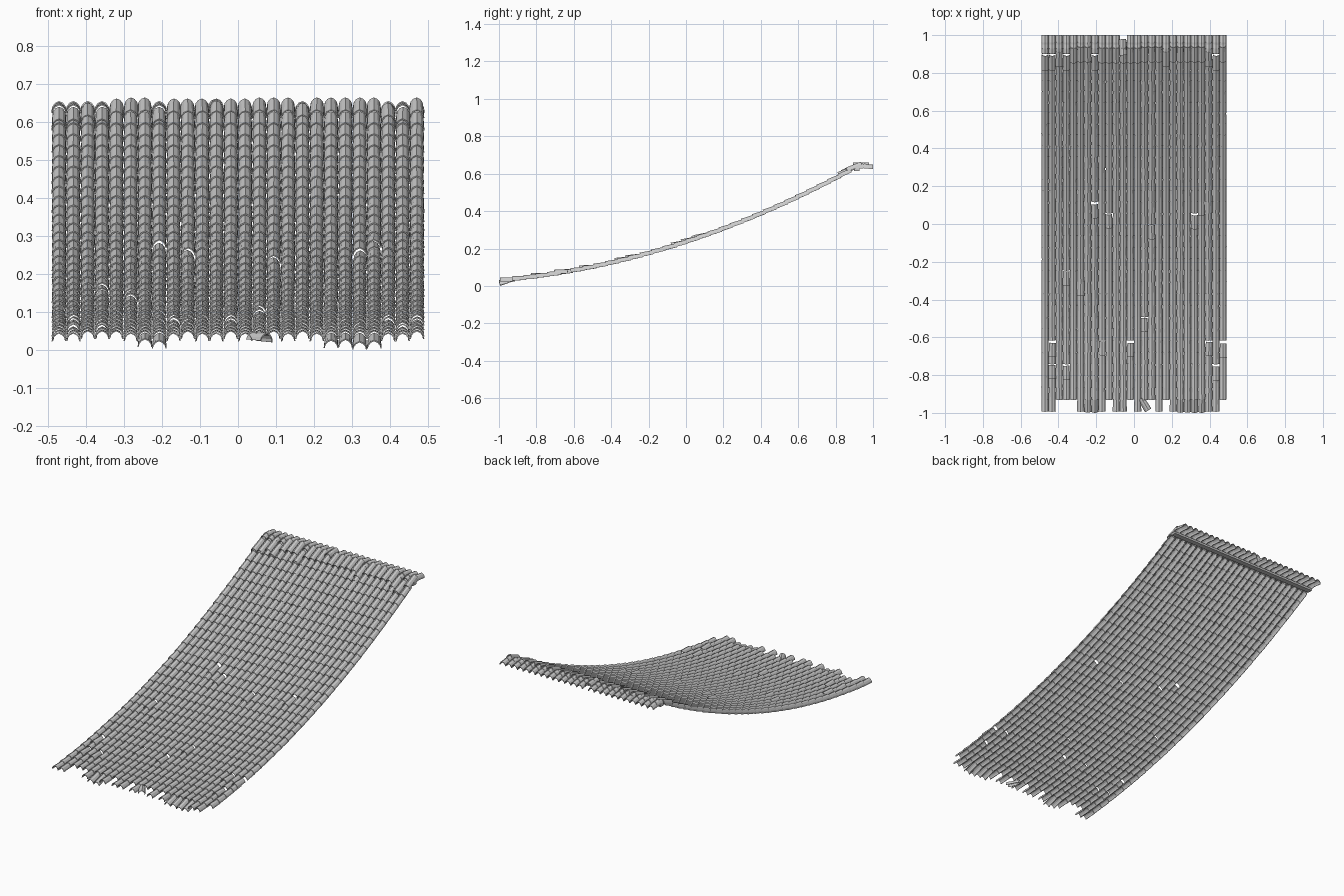
import bpy, bmesh, math, random
from mathutils import Matrix, Vector

if "Cube" in bpy.data.objects:
    bpy.data.objects.remove(bpy.data.objects["Cube"])

random.seed(4)
COLS, W = 26, 0.98 / 26
LEN, PITCH = 0.074, 0.0635
# arched tile cross-section (x, z), from left foot to right foot
OUTER = [(-0.0195, 0.0), (-0.0175, 0.009), (-0.0105, 0.0185), (0, 0.0235),
         (0.0105, 0.0185), (0.0175, 0.009), (0.0195, 0.0)]
INNER = [(-0.0165, 0.0), (-0.0148, 0.008), (-0.009, 0.0155), (0, 0.0200),
         (0.009, 0.0155), (0.0148, 0.008), (0.0165, 0.0)]


def height(y):
    return 0.226 + 0.327 * y + 0.122 * y * y


def slope(y):
    return math.atan(0.327 + 0.244 * y)


def col_x(c):
    return -0.49 + W * (c + 0.5)


def add_tile(bm, pos, pitch, yaw=0.0, roll=0.0, length=LEN, taper=0.9):
    """Hollow arched tile; pos is the middle of its front (lower) edge."""
    m = (Matrix.Translation(Vector(pos)) @ Matrix.Rotation(yaw, 4, 'Z')
         @ Matrix.Rotation(pitch, 4, 'X') @ Matrix.Rotation(roll, 4, 'Y'))
    ring = OUTER + INNER[::-1]
    n = len(ring)
    a = [bm.verts.new(m @ Vector((x, 0, z))) for x, z in ring]
    b = [bm.verts.new(m @ Vector((x * taper, length, z * taper))) for x, z in ring]
    for i in range(n):
        j = (i + 1) % n
        bm.faces.new((a[i], a[j], b[j], b[i]))
    for i in range(n // 2 - 1):
        k = n - 1 - i
        bm.faces.new((a[i], a[k], a[k - 1], a[i + 1]))
        bm.faces.new((b[i], b[i + 1], b[k - 1], b[k]))


def finish(bm, name):
    bmesh.ops.recalc_face_normals(bm, faces=bm.faces)
    me = bpy.data.meshes.new(name)
    bm.to_mesh(me)
    bm.free()
    ob = bpy.data.objects.new(name, me)
    bpy.context.collection.objects.link(ob)
    return ob


# front-edge position of every row, stepped along the curved slope
rows, y = [], -0.992
while y < 0.87:
    rows.append(y)
    y += PITCH * math.cos(slope(y))

missing_front = {2, 3, 4, 9, 12, 14, 15, 17, 25}
sagging = {6: 0.20, 7: 0.26, 19: 0.24, 20: 0.22, 21: 0.30, 22: 0.26}
# slipped tiles given by approximate (x, y)
slips = [(-.21, .06), (-.13, .0), (.355, .06), (.32, .0), (.09, -.08), (-.36, -.3),
         (-.28, -.36), (.06, -.55), (-.43, -.68), (-.36, -.82), (-.16, -.68),
         (-.02, -.70), (.40, -.68), (.43, -.78), (-.43, -.80), (.47, -.66)]
slipped = {(int((x + .49) / W), min(range(len(rows)), key=lambda r: abs(rows[r] - y)))
           for x, y in slips}

# main slope of overlapping tiles
bm = bmesh.new()
for c in range(COLS):
    for r, y in enumerate(rows):
        if r == 0 and c in missing_front:
            continue
        jx, jr = random.uniform(-.0006, .0006), random.uniform(-.015, .015)
        p = slope(y) - 0.045
        z = height(y) + 0.003
        if r == 0 and c in sagging:
            s = sagging[c]
            p += s
            z -= s * LEN
        if (c, r) in slipped:
            y -= random.uniform(.012, .03)
            z = height(y) + 0.009
            jr *= 4
            p -= 0.06
        add_tile(bm, (col_x(c) + jx, y, z), p, jr * 0.6, jr)
finish(bm, "slope_tiles")

# ridge: short doubled course below, level course on top running to the back
bm = bmesh.new()
for c in range(COLS):
    x = col_x(c)
    j = random.uniform(-.02, .02)
    yf = random.choice((.865, .865, .86, .84, .82))
    add_tile(bm, (x, yf, height(yf) + .013), slope(yf) - .08, j, j, .085)
    add_tile(bm, (x, .905, .626), .14, j * .4, j, .06, .96)
    if c == 11:
        add_tile(bm, (x, .895, .638), .02, .05, .06, .085, 1.0)
    else:
        add_tile(bm, (x, .928, .634), -.10, 0, j * .5, .072, 1.0)
finish(bm, "ridge_tiles")

# thin batten closing the joint under the ridge
bm = bmesh.new()
bmesh.ops.create_cube(bm, size=1, matrix=Matrix.Translation((0, .915, .622))
                      @ Matrix.Diagonal((.975, .03, .012, 1)))
finish(bm, "ridge_batten")

# one broken-off tile lying askew at the eave
bm = bmesh.new()
add_tile(bm, (.075, -.985, .024), .05, .55, .12)
finish(bm, "loose_eave_tile")

# rest on the ground plane and centre front to back
bpy.context.view_layer.update()
obs = list(bpy.context.scene.objects)
pts = [v.co for o in obs for v in o.data.vertices]
dz = -min(p.z for p in pts)
dy = -(min(p.y for p in pts) + max(p.y for p in pts)) / 2
for o in obs:
    o.data.transform(Matrix.Translation((0, dy, dz)))
